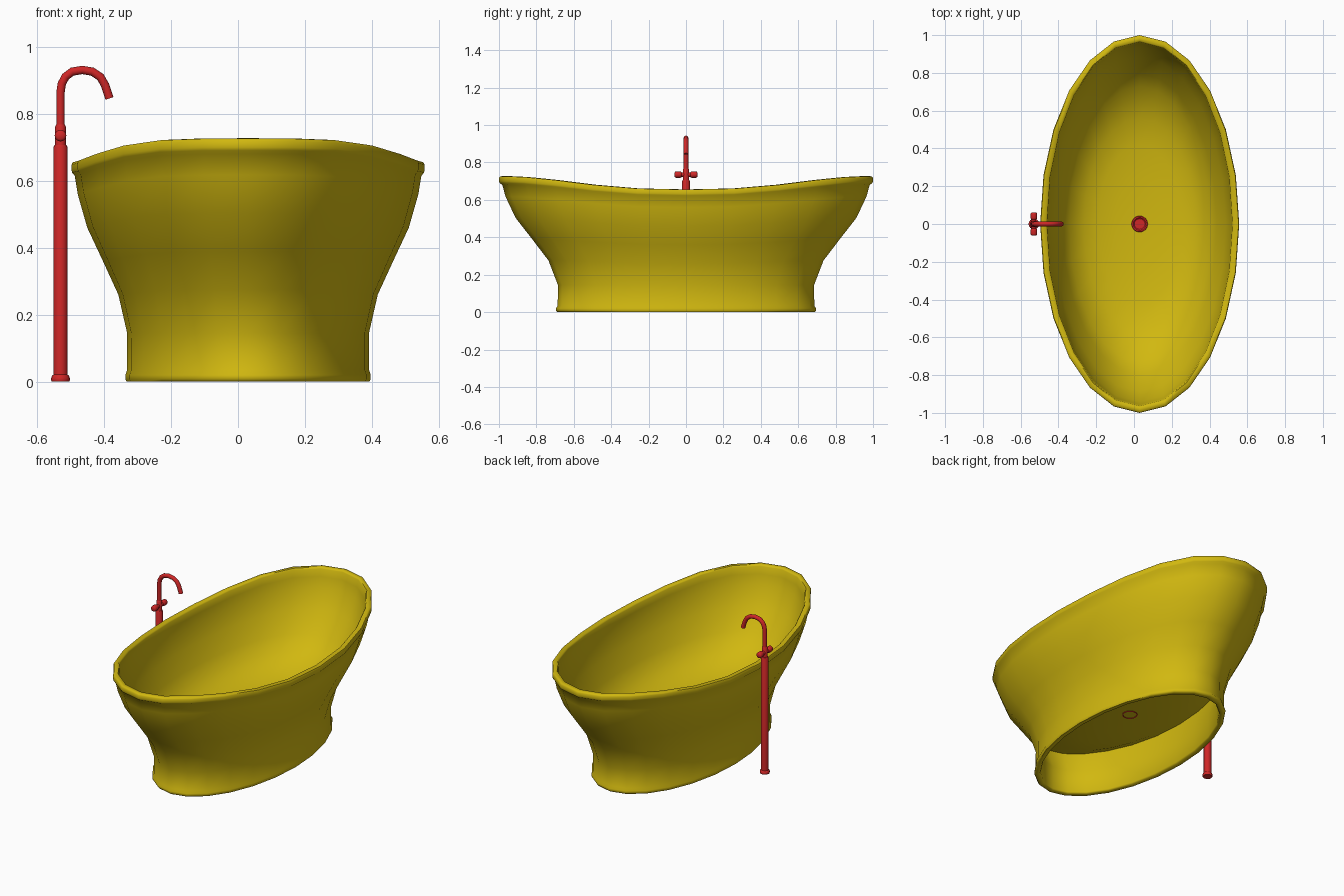
import bpy, bmesh
from math import sin, cos, pi, radians

if "Cube" in bpy.data.objects:
    bpy.data.objects.remove(bpy.data.objects["Cube"])

CX, A, B, SEG = 0.03, 0.527, 1.0, 24      # tub centre and rim half sizes
PX = -0.53                                # tap post position


def material(name, rgb):
    m = bpy.data.materials.new(name)
    m.diffuse_color = (*rgb, 1)
    m.use_nodes = True
    m.node_tree.nodes["Principled BSDF"].inputs["Base Color"].default_value = m.diffuse_color
    return m


yellow = material("yellow", (0.64, 0.48, 0.005))
red = material("red", (0.62, 0.02, 0.02))


def finish(name, bm, mat, angle=40):
    bmesh.ops.recalc_face_normals(bm, faces=bm.faces)
    me = bpy.data.meshes.new(name)
    bm.to_mesh(me)
    bm.free()
    ob = bpy.data.objects.new(name, me)
    bpy.context.collection.objects.link(ob)
    me.materials.append(mat)
    bpy.ops.object.select_all(action='DESELECT')
    ob.select_set(True)
    bpy.context.view_layer.objects.active = ob
    bpy.ops.object.shade_smooth_by_angle(angle=radians(angle))
    return ob


def loft(bm, rings, closed=False):
    """Skin a list of equal-length point rings; cap the ends if not closed."""
    vs = [[bm.verts.new(p) for p in r] for r in rings]
    n = len(vs[0])
    for k in range(len(vs) if closed else len(vs) - 1):
        a, b = vs[k], vs[(k + 1) % len(vs)]
        for i in range(n):
            j = (i + 1) % n
            bm.faces.new((a[i], a[j], b[j], b[i]))
    if not closed:
        bm.faces.new(vs[0])
        bm.faces.new(vs[-1])


def lathe(name, profile, at, axis='Z', seg=16, closed=False, mat=red):
    """Revolve (radius, height) points around a Z or Y axis."""
    bm = bmesh.new()
    rings = []
    for r, h in profile:
        ring = []
        for i in range(seg):
            u, v = r * cos(2 * pi * i / seg), r * sin(2 * pi * i / seg)
            o = (u, v, h) if axis == 'Z' else (u, h, v)
            ring.append([at[k] + o[k] for k in range(3)])
        rings.append(ring)
    loft(bm, rings, closed)
    return finish(name, bm, mat)


def oval(scale, inset, z):
    """Oval ring of the tub; higher rings sweep up toward both ends."""
    w = max(0, (z - 0.15) / 0.505) if scale > 0.68 else 0
    pts = []
    for i in range(SEG):
        t = 2 * pi * i / SEG
        rise = 0.5 - 0.5 * cos(pi * abs(sin(t)) ** 1.3)
        pts.append((CX + (A * scale - inset) * cos(t), (B * scale - inset) * sin(t),
                    z + 0.071 * w * rise))
    return pts


# Tub: bowl underside, skirt, outer wall, rolled rim, inner wall and bowl floor
profile = [
    (0.06, 0, 0.188), (0.25, 0, 0.193), (0.42, 0, 0.207), (0.56, 0, 0.230),
    (0.735, 0.028, 0.26), (0.685, 0.028, 0.145),
    (0.685, 0.028, 0.008), (0.685, 0.022, 0.0),
    (0.688, 0, 0.0), (0.695, 0, 0.008), (0.695, 0, 0.02), (0.686, 0, 0.034),
    (0.685, 0, 0.145), (0.735, 0, 0.26), (0.822, 0, 0.36), (0.911, 0, 0.46),
    (0.965, 0, 0.56), (0.982, 0, 0.615), (0.997, 0, 0.624), (1.0, 0, 0.632),
    (1.0, 0, 0.648), (0.994, 0, 0.655),
    (1.0, 0.030, 0.656), (1.0, 0.036, 0.648), (0.99, 0.034, 0.61),
    (0.965, 0.025, 0.56), (0.911, 0.025, 0.46), (0.822, 0.025, 0.36),
    (0.755, 0.025, 0.295), (0.56, 0, 0.240), (0.42, 0, 0.217),
    (0.25, 0, 0.203), (0.06, 0, 0.198),
]
bm = bmesh.new()
loft(bm, [oval(*p) for p in profile])
finish("tub", bm, yellow, 60)

# Drain: dished plate with a raised lip, and a thin collar below the floor
lathe("drain", [(0.040, 0.194), (0.043, 0.200), (0.041, 0.207), (0.034, 0.207),
                (0.028, 0.202)], (CX, 0, 0), seg=24)
lathe("drain_collar", [(0.042, 0.194), (0.042, 0.185), (0.037, 0.185), (0.037, 0.194)],
      (CX, 0, 0), seg=24, closed=True)

# Floor-standing tap post with foot flange, and the valve body above it
lathe("tap_post", [(0.026, 0), (0.028, 0.004), (0.028, 0.010), (0.025, 0.018),
                   (0.021, 0.021), (0.021, 0.70), (0.018, 0.707)], (PX, 0, 0))
lathe("valve_body", [(0.016, 0.70), (0.016, 0.762), (0.0125, 0.768)], (PX, 0, 0))

# Cross handle through the valve
half = [(0.012, 0.018), (0.012, 0.023), (0.016, 0.027), (0.0175, 0.033),
        (0.0175, 0.051), (0.016, 0.057), (0.011, 0.061)]
lathe("tap_handle", [(r, -h) for r, h in reversed(half)] + half, (PX, 0, 0.735), 'Y')

# Curved spout: round tube swept along a path in the xz plane
path = [(-0.53, 0.76), (-0.53, 0.865), (-0.526, 0.89), (-0.515, 0.911), (-0.495, 0.926),
        (-0.465, 0.931), (-0.435, 0.926), (-0.411, 0.910), (-0.397, 0.886), (-0.384, 0.846)]
bm = bmesh.new()
rings = []
for k, (x, z) in enumerate(path):
    x0, z0 = path[max(k - 1, 0)]
    x1, z1 = path[min(k + 1, len(path) - 1)]
    d = ((x1 - x0) ** 2 + (z1 - z0) ** 2) ** 0.5
    nx, nz = -(z1 - z0) / d, (x1 - x0) / d
    rings.append([(x + 0.0125 * cos(a) * nx, 0.0125 * sin(a), z + 0.0125 * cos(a) * nz)
                  for a in (2 * pi * i / 16 for i in range(16))])
loft(bm, rings)
finish("spout", bm, red)
